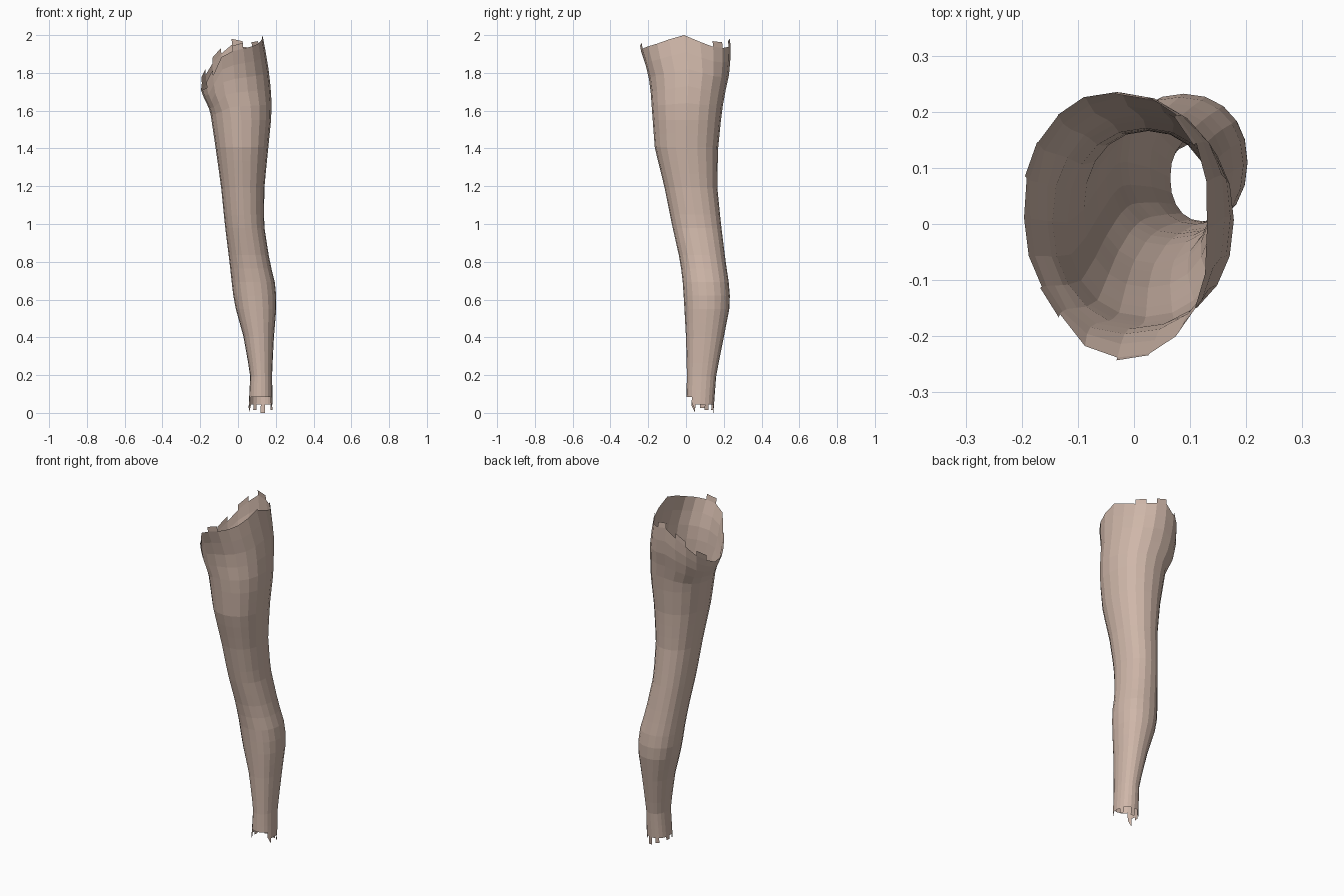
import bpy, bmesh, math

cube = bpy.data.objects.get("Cube")
if cube:
    bpy.data.objects.remove(cube, do_unlink=True)

SIDES = 20

# Leg outline by height: z, x min, x max, y min, y max
PROFILE = [
    (0.00, .055, .185, .000, .145), (0.20, .065, .180, .005, .160),
    (0.40, .030, .190, .000, .200), (0.58, -.020, .205, -.010, .235),
    (0.68, -.032, .198, -.016, .228), (0.80, -.045, .168, -.030, .210),
    (1.00, -.070, .137, -.075, .185), (1.20, -.090, .140, -.115, .165),
    (1.40, -.118, .160, -.165, .170), (1.60, -.148, .180, -.180, .190),
    (1.70, -.195, .175, -.187, .208), (1.80, -.205, .165, -.200, .230),
    (1.92, -.205, .145, -.240, .238), (2.00, -.200, .130, -.250, .230),
]

# Slanted upper rim: angle in degrees, height
RIM = [(0, 2.0), (30, 1.94), (60, 1.93), (90, 1.95), (120, 1.87), (150, 1.77),
       (180, 1.71), (210, 1.71), (228, 1.74), (245, 1.87), (265, 1.91),
       (290, 1.93), (320, 1.95), (360, 2.0)]


def sample(table, key):
    """Linear interpolation of a table by its first column."""
    for a, b in zip(table, table[1:]):
        if key <= b[0]:
            t = max(0, (key - a[0]) / (b[0] - a[0]))
            return [p + (q - p) * t for p, q in zip(a[1:], b[1:])]
    return table[-1][1:]


def skin_point(angle, z):
    """Point on the leg surface at an angle and height."""
    x0, x1, y0, y1 = sample(PROFILE, z)
    power = 0.92

    def bend(v):
        return math.copysign(abs(v) ** power, v)
    return ((x0 + x1) / 2 + (x1 - x0) / 2 * bend(math.cos(angle)),
            (y0 + y1) / 2 + (y1 - y0) / 2 * bend(math.sin(angle)), z)


skin = bpy.data.materials.new("skin")
skin.use_nodes = True
colour = (0.62, 0.47, 0.395, 1)
skin.diffuse_color = colour
skin.node_tree.nodes["Principled BSDF"].inputs["Base Color"].default_value = colour

# Open leg tube: even rings, then rings that lean into the slanted rim
bm = bmesh.new()
columns = []
for i in range(SIDES):
    angle = math.tau * i / SIDES
    rim = sample(RIM, math.degrees(angle))[0]
    facing_front = math.sin(angle) < -0.5
    foot = 0.085 if facing_front else 0.045
    heights = [foot] + [0.12 + 0.0715 * k for k in range(21)]
    low = heights[-1]
    heights += [low + (rim - low) * k / 5 for k in range(1, 6)]
    columns.append([(angle, z, bm.verts.new(skin_point(angle, z))) for z in heights])

for i in range(SIDES):
    a, b = columns[i], columns[(i + 1) % SIDES]
    for k in range(len(a) - 1):
        bm.faces.new((a[k][2], b[k][2], b[k + 1][2], a[k + 1][2]))


def tooth(i, row, rise):
    """Torn flap standing off one edge of the open ends."""
    a, b = columns[i], columns[(i + 1) % SIDES]
    tips = [bm.verts.new(skin_point(c[row][0], min(2, max(0, c[row][1] + rise))))
            for c in (a, b)]
    quad = [a[row][2], b[row][2], tips[1], tips[0]]
    bm.faces.new(quad if rise > 0 else quad[::-1])


# Ragged ends
for i in (2, 4, 6, 8, 12, 15):
    tooth(i, -1, 0.03)
for i, drop in ((1, .03), (4, .045), (6, .03), (9, .02), (11, .045), (18, .03)):
    tooth(i, 0, -drop)

mesh = bpy.data.meshes.new("leg")
bm.to_mesh(mesh)
bm.free()
mesh.materials.append(skin)
leg = bpy.data.objects.new("leg", mesh)
bpy.context.collection.objects.link(leg)
